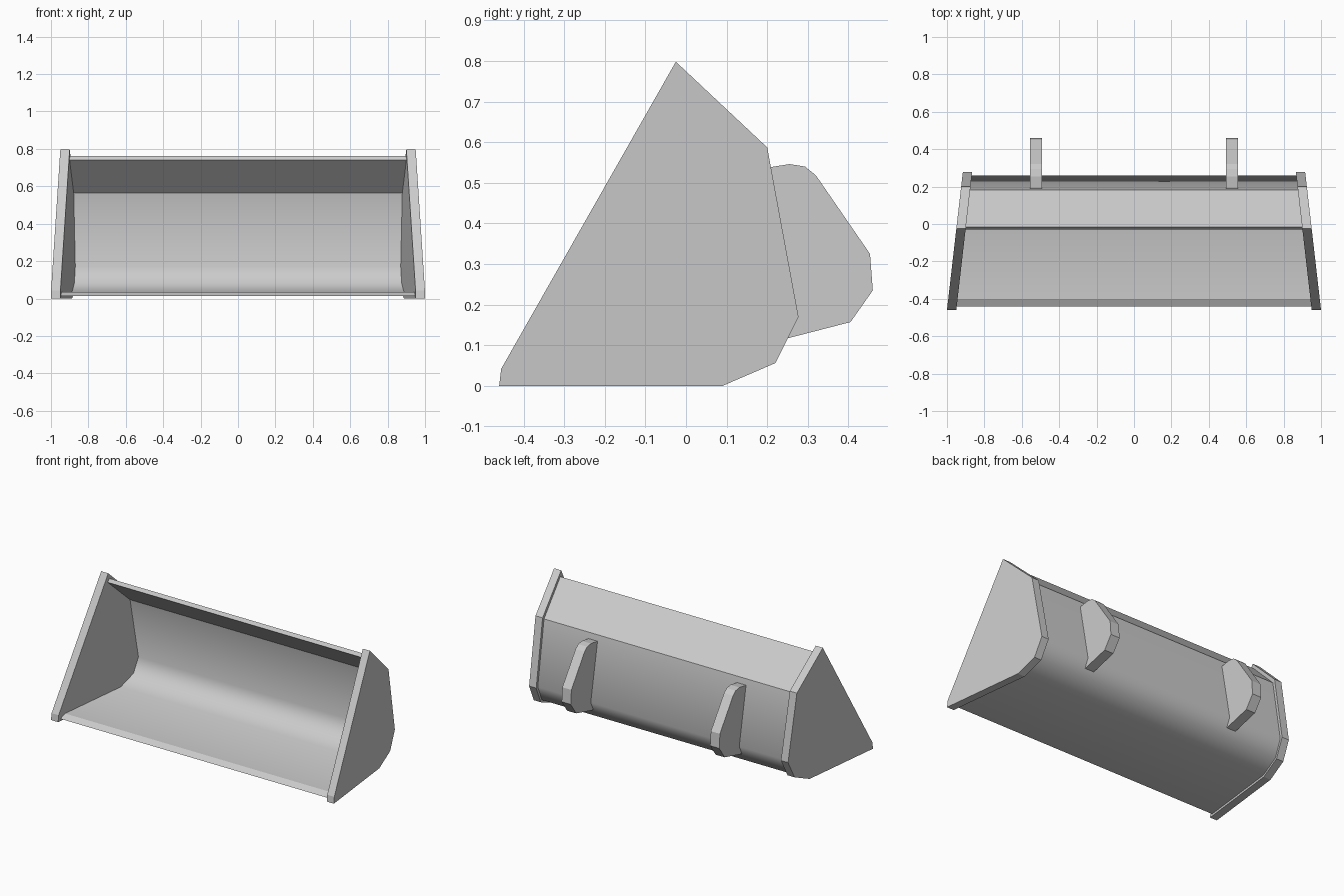
import bpy, bmesh

if "Cube" in bpy.data.objects:
    bpy.data.objects.remove(bpy.data.objects["Cube"])


def extrude_profile(name, profile, x0, x1, smooth_corners=()):
    """Prism from a (y, z) profile; x0 and x1 are functions of y."""
    bm = bmesh.new()
    a = [bm.verts.new((x0(y), y, z)) for y, z in profile]
    b = [bm.verts.new((x1(y), y, z)) for y, z in profile]
    n = len(profile)
    bm.faces.new(a)
    bm.faces.new(b[::-1])
    for i in range(n):
        j = (i + 1) % n
        f = bm.faces.new((a[j], a[i], b[i], b[j]))
        f.smooth = bool(smooth_corners)
    for e in bm.edges:
        e.smooth = False
    for i in smooth_corners:
        bm.edges.get((a[i], b[i])).smooth = True
    bmesh.ops.recalc_face_normals(bm, faces=bm.faces[:])
    mesh = bpy.data.meshes.new(name)
    bm.to_mesh(mesh)
    bm.free()
    ob = bpy.data.objects.new(name, mesh)
    bpy.context.collection.objects.link(ob)
    return ob


def mirror_x(ob):
    m = ob.modifiers.new("mirror", 'MIRROR')
    m.use_axis = (True, False, False)


# The bucket narrows towards the back
def plate_outer(y):
    return 1.0 - 0.115 * (y + 0.46)


def plate_inner(y):
    return plate_outer(y) - 0.05


# Side plates
side = extrude_profile("side_plate", [
    (-0.46, 0), (0.09, 0), (0.22, 0.056), (0.277, 0.17),
    (0.2, 0.587), (-0.025, 0.798), (-0.455, 0.042)], plate_inner, plate_outer)
mirror_x(side)

# Curved sheet shell with bevelled cutting lip
extrude_profile("bucket_shell", [
    (-0.44, 0.014), (0.087, 0.014), (0.208, 0.066), (0.258, 0.17),
    (0.182, 0.573), (-0.015, 0.762),
    (-0.03, 0.742), (0.164, 0.563), (0.237, 0.172), (0.194, 0.082),
    (0.083, 0.034), (-0.40, 0.034)],
    lambda y: -plate_inner(y), plate_inner, smooth_corners=(1, 2, 3, 8, 9, 10))

# Mounting brackets on the back
bracket = extrude_profile("mounting_bracket", [
    (0.186, 0.535), (0.255, 0.546), (0.293, 0.54), (0.32, 0.518),
    (0.453, 0.325), (0.46, 0.235), (0.405, 0.157), (0.25, 0.117),
    (0.232, 0.113), (0.256, 0.17)],
    lambda y: 0.493, lambda y: 0.557)
mirror_x(bracket)
